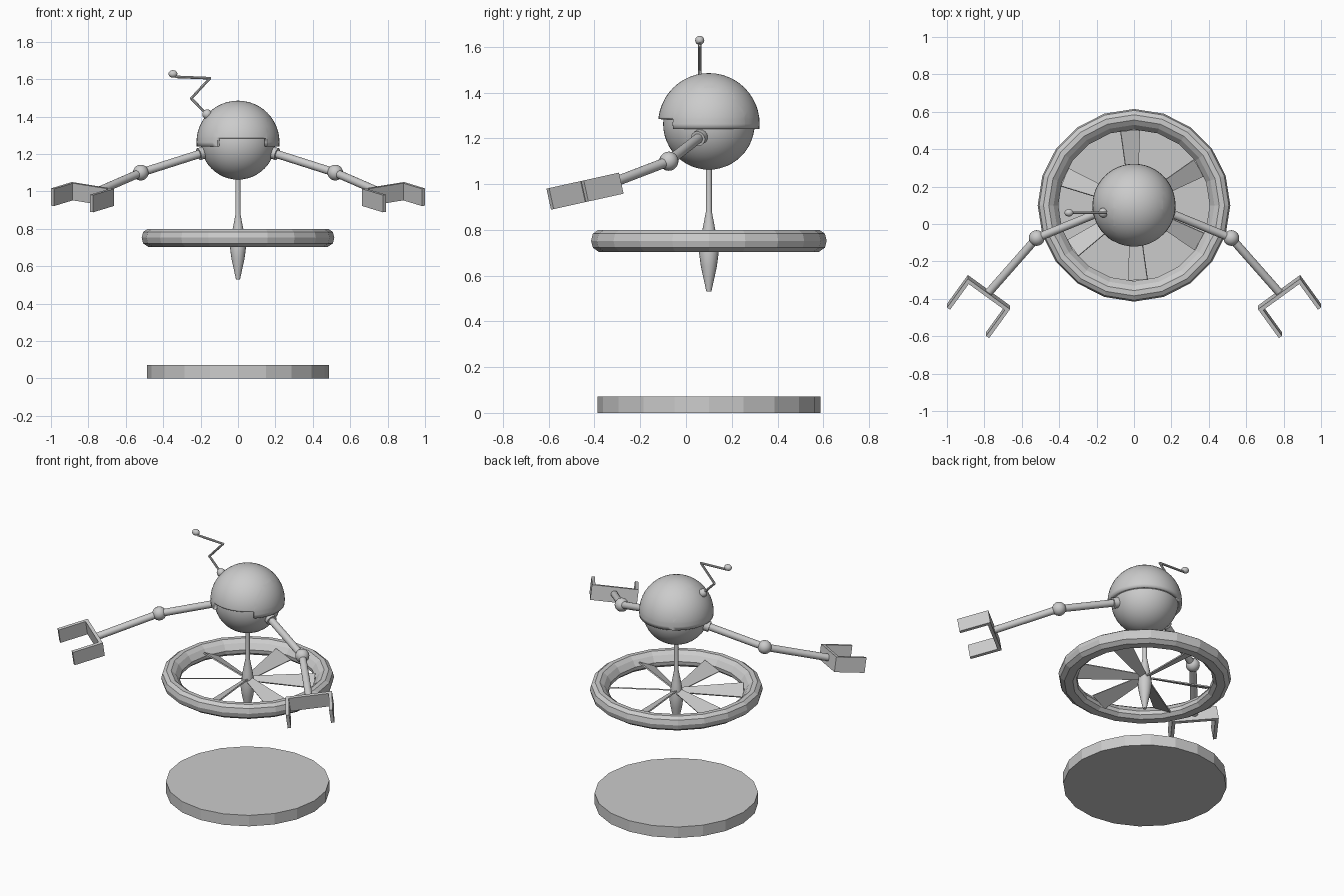
import bpy, bmesh, math
from mathutils import Vector, Matrix

if "Cube" in bpy.data.objects:
    bpy.data.objects.remove(bpy.data.objects["Cube"])

CY = 0.1  # y of the body axis


def finish(name, bm, angle=None):
    bmesh.ops.recalc_face_normals(bm, faces=bm.faces)
    me = bpy.data.meshes.new(name)
    bm.to_mesh(me)
    bm.free()
    ob = bpy.data.objects.new(name, me)
    bpy.context.collection.objects.link(ob)
    if angle:
        bpy.ops.object.select_all(action='DESELECT')
        ob.select_set(True)
        bpy.context.view_layer.objects.active = ob
        bpy.ops.object.shade_smooth_by_angle(angle=math.radians(angle))
    return ob


def ball(name, loc, r, seg=20, scale=(1, 1, 1)):
    bm = bmesh.new()
    mat = Matrix.Translation(loc) @ Matrix.Diagonal((*scale, 1))
    bmesh.ops.create_uvsphere(bm, u_segments=seg, v_segments=seg // 2, radius=r, matrix=mat)
    return finish(name, bm, 60)


def rod(name, a, b, r, seg=16):
    a, b = Vector(a), Vector(b)
    d = b - a
    mat = Matrix.Translation((a + b) / 2) @ d.to_track_quat('Z', 'Y').to_matrix().to_4x4()
    bm = bmesh.new()
    bmesh.ops.create_cone(bm, cap_ends=True, segments=seg, radius1=r, radius2=r,
                          depth=d.length, matrix=mat)
    return finish(name, bm, 40)


def lathe(name, profile, seg, closed=False, angle=None):
    bm = bmesh.new()
    rings = [[bm.verts.new((r * math.cos(2 * math.pi * i / seg),
                            CY + r * math.sin(2 * math.pi * i / seg), z))
              for i in range(seg)] for r, z in profile]
    pairs = list(zip(rings, rings[1:]))
    if closed:
        pairs.append((rings[-1], rings[0]))
    else:
        bm.faces.new(rings[0])
        bm.faces.new(rings[-1])
    for p, q in pairs:
        for i in range(seg):
            j = (i + 1) % seg
            bm.faces.new((p[i], p[j], q[j], q[i]))
    return finish(name, bm, angle)


def prism(name, bottom, top):
    bm = bmesh.new()
    lo = [bm.verts.new(p) for p in bottom]
    hi = [bm.verts.new(p) for p in top]
    bm.faces.new(lo)
    bm.faces.new(hi)
    for i in range(len(lo)):
        j = (i + 1) % len(lo)
        bm.faces.new((lo[i], lo[j], hi[j], hi[i]))
    return finish(name, bm)


# Base disc, duct ring and spindle
lathe("base_disc", [(0.487, 0), (0.487, 0.072)], 20)
lathe("rotor_ring", [(0.484, 0.799), (0.507, 0.783), (0.515, 0.752), (0.507, 0.722),
                     (0.48, 0.703), (0.43, 0.703), (0.408, 0.722), (0.405, 0.745),
                     (0.43, 0.78), (0.456, 0.799)], 20, closed=True)
lathe("spindle", [(0.013, 1.09), (0.013, 0.88), (0.03, 0.79), (0.043, 0.7),
                  (0.035, 0.64), (0.011, 0.53)], 16, angle=30)

# Pitched rotor blades, widening towards the tip
for n, deg in enumerate((93, 158, 215, 273, 331, 30)):
    mat = (Matrix.Translation((0, CY, 0.745)) @ Matrix.Rotation(math.radians(deg), 4, 'Z')
           @ Matrix.Rotation(math.radians(25), 4, 'X'))
    outline = [(0.02, -0.02), (0.4, -0.057), (0.4, 0.057), (0.02, 0.02)]
    prism(f"rotor_blade_{n + 1}", [mat @ Vector((x, y, -0.004)) for x, y in outline],
          [mat @ Vector((x, y, 0.004)) for x, y in outline])

# Round body
ball("body", (0, CY, 1.263), 0.2, 48)

# Helmet shell: sphere trimmed below, with a visor notch in front
bm = bmesh.new()
bmesh.ops.create_uvsphere(bm, u_segments=48, v_segments=24, radius=0.222,
                          matrix=Matrix.Translation((0, CY, 1.263)))


def cut(co, no, clear=False):
    bmesh.ops.bisect_plane(bm, geom=bm.verts[:] + bm.edges[:] + bm.faces[:], dist=1e-5,
                           plane_co=co, plane_no=no, clear_inner=clear)


cut((0, 0, 1.24), (0, 0, 1), True)
cut((0, 0, 1.284), (0, 0, 1))
cut((-0.11, 0, 0), (1, 0, 0))
cut((0.155, 0, 0), (1, 0, 0))
notch = []
for f in bm.faces:
    c = f.calc_center_median()
    if c.y < CY and c.z < 1.284 and -0.11 < c.x < 0.155:
        notch.append(f)
bmesh.ops.delete(bm, geom=notch, context='FACES')
shell = finish("helmet_shell", bm, 40)
solid = shell.modifiers.new("thickness", 'SOLIDIFY')
solid.thickness = 0.021
solid.offset = -1

# Zigzag antenna
ball("antenna_base", (-0.165, 0.06, 1.412), 0.026)
path = [(-0.175, 1.42), (-0.25, 1.497), (-0.15, 1.605), (-0.33, 1.612)]
pts = [(x, 0.06, z) for x, z in path]
for n in range(3):
    rod(f"antenna_wire_{n + 1}", pts[n], pts[n + 1], 0.007, 8)
    ball(f"antenna_bend_{n + 1}", pts[n + 1], 0.007, 8)
ball("antenna_tip", (-0.348, 0.06, 1.628), 0.02, scale=(1.2, 1, 1))

# Arms with shoulder, elbow and a U-shaped claw
L, P, T = 0.278, 0.19, 0.02
U = [(0, 0), (L, 0), (L, P), (L - T, P), (L - T, T), (T, T), (T, P), (0, P)]
up = Vector((0, -0.215, 0.977)) * 0.047
for side, s in (("right", 1), ("left", -1)):
    shoulder = Vector((s * 0.19, 0.06, 1.205))
    elbow = Vector((s * 0.52, -0.075, 1.1))
    wrist = Vector((s * 0.78, -0.37, 0.987))
    d = (elbow - shoulder).normalized()
    rod(f"{side}_shoulder_collar", shoulder - d * 0.02, shoulder + d * 0.022, 0.033)
    rod(f"{side}_upper_arm", shoulder, elbow, 0.022)
    ball(f"{side}_elbow", elbow, 0.042)
    rod(f"{side}_forearm", elbow, wrist, 0.022)
    mid = []
    for u, v in U:
        x = 0.663 + 0.81 * u + 0.587 * v
        y = -0.446 + 0.587 * u - 0.81 * v
        mid.append(Vector((s * x, y, 1.004 + 0.221 * (y + 0.283))))
    prism(f"{side}_claw", [p - up for p in mid], [p + up for p in mid])
